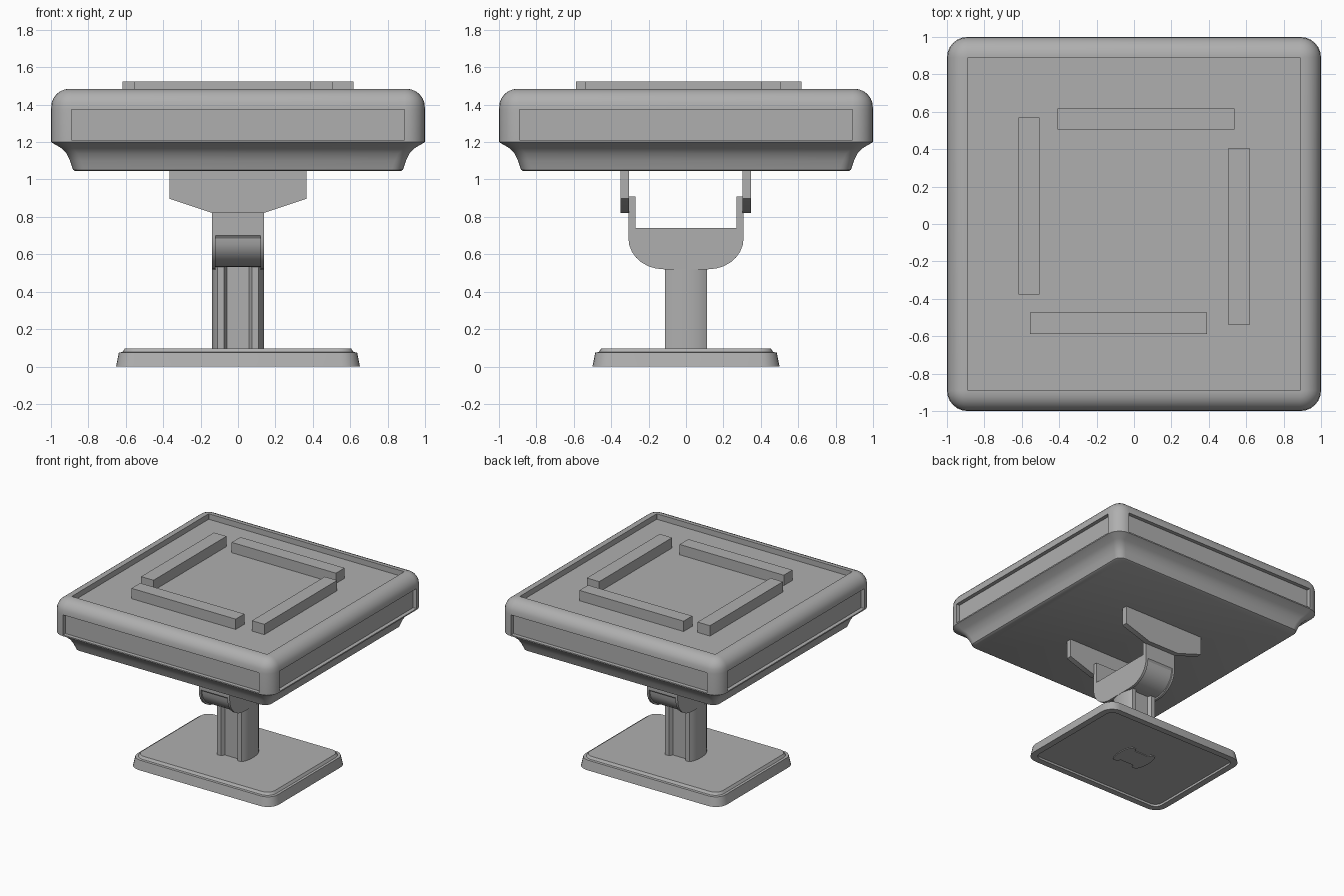
import bpy, bmesh, math

if "Cube" in bpy.data.objects:
    bpy.data.objects.remove(bpy.data.objects["Cube"])

grey = bpy.data.materials.new("grey")
grey.diffuse_color = (0.43, 0.43, 0.43, 1)
grey.use_nodes = True
grey.node_tree.nodes["Principled BSDF"].inputs["Base Color"].default_value = grey.diffuse_color


def finish(name, bm, angle=30):
    bmesh.ops.recalc_face_normals(bm, faces=bm.faces)
    me = bpy.data.meshes.new(name)
    bm.to_mesh(me)
    bm.free()
    me.materials.append(grey)
    ob = bpy.data.objects.new(name, me)
    bpy.context.collection.objects.link(ob)
    bpy.ops.object.select_all(action='DESELECT')
    ob.select_set(True)
    bpy.context.view_layer.objects.active = ob
    bpy.ops.object.shade_smooth_by_angle(angle=math.radians(angle))
    return ob


def rounded_rect(hx, hy, r, seg=6):
    pts = []
    for i, (sx, sy) in enumerate([(1, 1), (-1, 1), (-1, -1), (1, -1)]):
        for k in range(seg + 1):
            a = math.pi / 2 * (i + k / seg)
            pts.append((sx * (hx - r) + r * math.cos(a), sy * (hy - r) + r * math.sin(a)))
    return pts


def loft(rows):
    """Stack rounded rectangles (hx, hy, radius, z) and cap both ends."""
    bm = bmesh.new()
    rings = [[bm.verts.new((x, y, z)) for x, y in rounded_rect(hx, hy, r)] for hx, hy, r, z in rows]
    n = len(rings[0])
    for a, b in zip(rings, rings[1:]):
        for i in range(n):
            j = (i + 1) % n
            bm.faces.new((a[i], a[j], b[j], b[i]))
    bm.faces.new(rings[0])
    bm.faces.new(rings[-1])
    return bm


def prism(name, pts, lo, hi, axis):
    """Extrude a 2D outline along x, y or z."""
    place = {'x': lambda u, v, w: (w, u, v), 'y': lambda u, v, w: (u, w, v),
             'z': lambda u, v, w: (u, v, w)}[axis]
    bm = bmesh.new()
    a = [bm.verts.new(place(u, v, lo)) for u, v in pts]
    b = [bm.verts.new(place(u, v, hi)) for u, v in pts]
    bm.faces.new(a)
    bm.faces.new(b)
    for i in range(len(pts)):
        j = (i + 1) % len(pts)
        bm.faces.new((a[i], a[j], b[j], b[i]))
    return finish(name, bm)


def box(name, x0, x1, y0, y1, z0, z1):
    return prism(name, [(x0, y0), (x1, y0), (x1, y1), (x0, y1)], z0, z1, 'z')


# table body: flared underside, straight sides, rounded rim, sunken playing surface
profile = [(0.87, 1.045), (0.882, 1.052), (0.898, 1.10), (0.918, 1.14), (0.945, 1.168),
           (1.0, 1.2), (1.0, 1.21), (1.0, 1.375)]
profile += [(0.9 + 0.1 * math.cos(a), 1.385 + 0.1 * math.sin(a))
            for a in (math.pi / 2 * k / 6 for k in range(1, 7))]
rows = [(h, h, max(0.06, h - 0.89), z) for h, z in profile[:5]]
rows += [(h, h, max(0.012, h - 0.89), z) for h, z in profile[5:]]
rows += [(0.889, 0.889, 0.003, 1.485), (0.889, 0.889, 0.003, 1.44)]
bm = loft(rows)
bmesh.ops.recalc_face_normals(bm, faces=bm.faces)
panels = [f for f in bm.faces if abs(f.calc_center_median().z - 1.2925) < 0.002 and f.calc_area() > 0.2]
bmesh.ops.inset_individual(bm, faces=panels, thickness=0.001, depth=-0.03)
finish("table_body", bm)

# four raised bars on the surface
for name, x0, x1, y0, y1 in [("bar_back", -0.41, 0.537, 0.504, 0.617),
                             ("bar_left", -0.617, -0.504, -0.377, 0.57),
                             ("bar_front", -0.557, 0.39, -0.587, -0.474),
                             ("bar_right", 0.504, 0.617, -0.54, 0.407)]:
    box(name, x0, x1, y0, y1, 1.438, 1.525)

# hanging bracket plates
plate = [(-0.367, 1.05), (-0.367, 0.897), (-0.14, 0.822), (0.14, 0.822), (0.367, 0.897), (0.367, 1.05)]
prism("bracket_front", plate, -0.35, -0.304, 'y')
prism("bracket_back", plate, 0.302, 0.348, 'y')


# cradle: two cheeks with a slightly recessed curved strap between them
def cradle(name, inset, x0, x1):
    w, zb = 0.308 - inset, 0.52 + inset
    half = [(0.27, 0.74), (0.27, 0.91), (0.308, 0.91), (0.308, 0.7), (w, 0.685)]
    half += [(0.12 + (w - 0.12) * math.cos(a), 0.685 - (0.685 - zb) * math.sin(a))
             for a in (math.pi / 2 * k / 7 for k in range(1, 8))]
    prism(name, half + [(-y, z) for y, z in reversed(half)], x0, x1, 'x')


cradle("cradle_cheek_left", 0, -0.14, -0.12)
cradle("cradle_strap", 0.012, -0.12, 0.12)
cradle("cradle_cheek_right", 0, 0.12, 0.14)

# column: bowed sides, with a channel down the front and back
quad = [(0.138, 0.025), (0.133, 0.06), (0.124, 0.09), (0.11, 0.113), (0.075, 0.113), (0.06, 0.085)]
right = quad + [(-x, y) for x, y in reversed(quad)]
prism("column", right + [(-x, -y) for x, y in right], 0.012, 0.545, 'z')

# base plate with a stepped top edge, hollowed slightly underneath
finish("base", loft([(0.6, 0.45, 0.06, 0.018), (0.6, 0.45, 0.06, 0), (0.652, 0.5, 0.1, 0),
                     (0.637, 0.485, 0.09, 0.075), (0.618, 0.466, 0.08, 0.077),
                     (0.605, 0.453, 0.07, 0.097)]))
